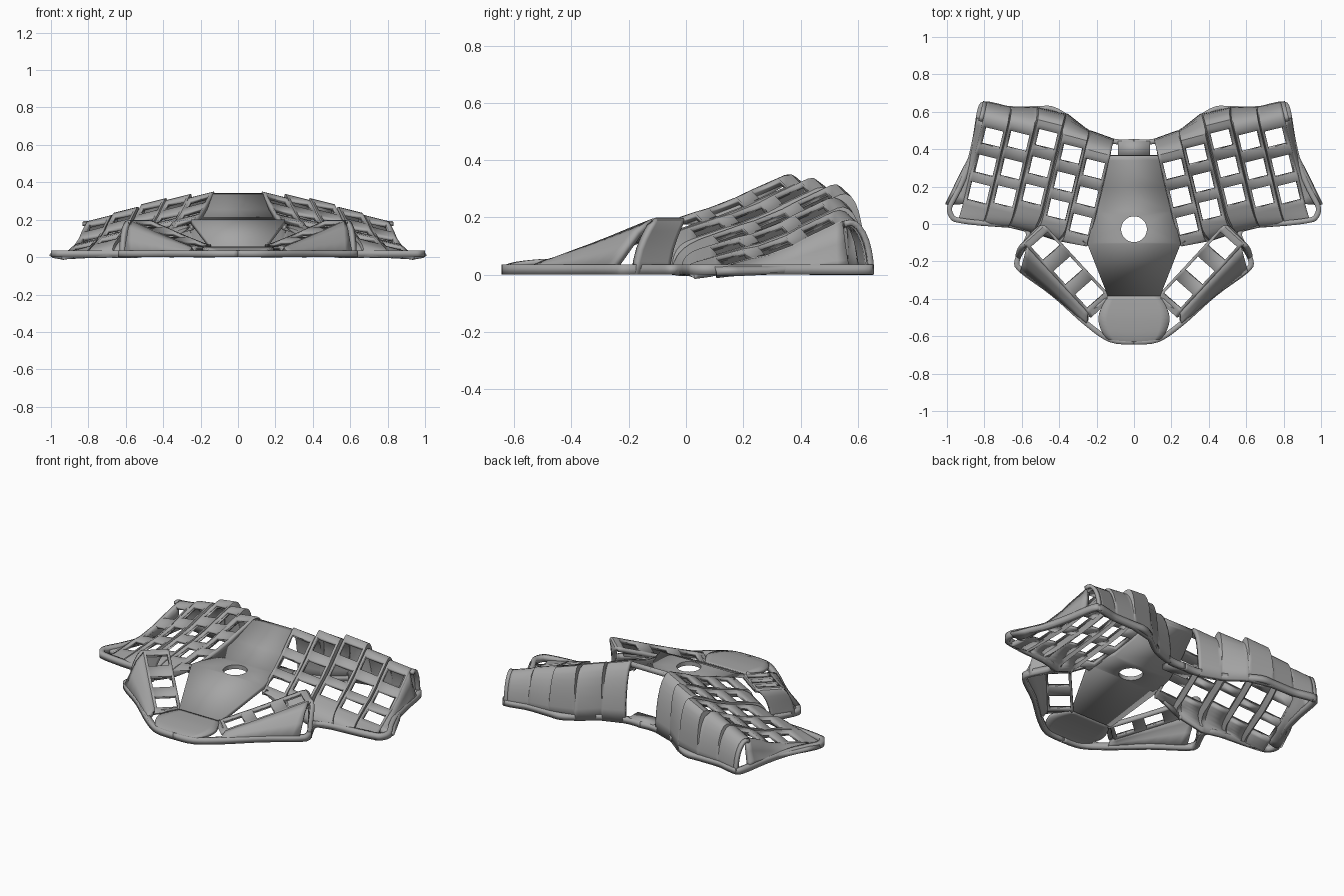
import bpy, bmesh, math
from mathutils import Vector as V

cube = bpy.data.objects.get("Cube")
if cube:
    bpy.data.objects.remove(cube)

grey = bpy.data.materials.new("matte grey")
grey.use_nodes = True
grey.diffuse_color = (0.38, 0.38, 0.38, 1)
grey.node_tree.nodes["Principled BSDF"].inputs["Base Color"].default_value = grey.diffuse_color


def loft(name, rows, skip=(), mirror=True, thick=0.026, ref=(0.4, 0.1, -0.3)):
    """Thick sheet through rows of points; cells (row, column) in skip stay open."""
    bm = bmesh.new()
    grid = [[bm.verts.new(p) for p in row] for row in rows]
    for i in range(len(grid) - 1):
        for j in range(len(grid[0]) - 1):
            if (i, j) not in skip:
                bm.faces.new((grid[i][j], grid[i][j + 1], grid[i + 1][j + 1], grid[i + 1][j]))
    bm.normal_update()
    facing = sum(f.normal.dot(f.calc_center_median() - V(ref)) * f.calc_area() for f in bm.faces)
    if facing < 0:
        bmesh.ops.reverse_faces(bm, faces=bm.faces)
    mesh = bpy.data.meshes.new(name)
    bm.to_mesh(mesh)
    bm.free()
    mesh.materials.append(grey)
    ob = bpy.data.objects.new(name, mesh)
    bpy.context.collection.objects.link(ob)
    bpy.ops.object.select_all(action='DESELECT')
    ob.select_set(True)
    bpy.context.view_layer.objects.active = ob
    bpy.ops.object.shade_smooth_by_angle(angle=math.radians(32))
    solid = ob.modifiers.new("thickness", 'SOLIDIFY')
    solid.thickness, solid.offset = thick, -1
    if mirror:
        ob.modifiers.new("mirror", 'MIRROR')
    return ob


def roll(start, tangent, end, reach, n):
    """Curve leaving a plate along its tangent and landing upright on its end point."""
    a, d = V(start), V(end)
    b = a + tangent * reach
    c = V((d.x, d.y, d.z + (a.z - d.z) * 0.65))
    ts = [(k + 1) / n for k in range(n)]
    return [a * (1 - t)**3 + b * 3 * t * (1 - t)**2 + c * 3 * t * t * (1 - t) + d * t**3 for t in ts]


def smooth(points, n=5):
    """Rounded path through the points."""
    p = [V(q) for q in points]
    p = [p[0]] + p + [p[-1]]
    out = []
    for a, b, c, d in zip(p, p[1:], p[2:], p[3:]):
        for k in range(n):
            t = k / n
            out.append(0.5 * (2 * b + (c - a) * t + (2 * a - 5 * b + 4 * c - d) * t * t
                              + (3 * b - a - 3 * c + d) * t**3))
    return out + [p[-1]]


HALF, HOLE = 0.067, 0.053


def key_strip(keys, across, back, front, n_back, n_front, margin=0.08):
    """Four lengthwise lines of one row of keys, with rolled ends."""
    lines = []
    t0, t1 = (keys[0] - keys[1]).normalized(), (keys[1] - keys[2]).normalized()
    tangents = [t0, (t0 + t1).normalized(), t1]
    for u in (-HALF, -HOLE, HOLE, HALF):
        f = (u / HALF + 1) / 2
        side = across * u
        first = keys[0] + t0 * margin + side
        last = keys[2] - t1 * margin + side
        line = roll(first, t0, back[0].lerp(back[1], f), 0.07, n_back)[::-1] + [first]
        for k, t in zip(keys, tangents):
            line += [k + t * HOLE + side, k - t * HOLE + side]
        line += [last] + roll(last, -t1, front[0].lerp(front[1], f), 0.05, n_front)
        lines.append(line)
    return lines


# Finger key field: five staggered columns, inner to outer
columns = [(0.215, 0.29, (0.30, 0.235, 0.185)), (0.355, 0.37, (0.285, 0.215, 0.165)),
           (0.507, 0.45, (0.262, 0.192, 0.14)), (0.655, 0.44, (0.215, 0.145, 0.10)),
           (0.80, 0.46, (0.17, 0.10, 0.06))]
back_seams = [V(p) for p in ((0.1, 0.455, 0), (0.235, 0.5, 0), (0.36, 0.59, 0),
                             (0.52, 0.625, 0), (0.66, 0.628, 0), (0.79, 0.653, 0))]
front_seams = [V(p) for p in ((0.26, -0.11, 0.15), (0.41, -0.09, 0.06), (0.54, -0.05, 0),
                              (0.67, -0.02, 0), (0.81, -0.01, 0), (0.95, 0.01, 0))]
NB, NF = 8, 6
lines, skip = [], set()
inset = V((0.005, 0, 0))
for c, (x, y, heights) in enumerate(columns):
    keys = [V((x - 0.24 * (y - 0.147 * r - 0.3), y - 0.147 * r, z)) for r, z in enumerate(heights)]
    strip = key_strip(keys, V((0.97, 0.24, -0.25)),
                      (back_seams[c] + inset, back_seams[c + 1] - inset),
                      (front_seams[c] + inset, front_seams[c + 1] - inset), NB, NF)
    if lines:
        # Sunken groove between neighbouring columns
        lines.append([(a + b) / 2 - V((0, 0, min(0.02, a.z * 0.2)))
                      for a, b in zip(lines[-1], strip[0])])
    skip |= {(NB + 1 + 2 * r, len(lines) + 1) for r in range(3)}
    lines += strip
loft("finger_key_field", list(zip(*lines)), skip)

# Outer side wall, from the last column down to the rim
edge = lines[-1][NB:NB + 8]
foot = smooth([(0.845, 0.57, 0.03), (0.865, 0.45, 0.03), (0.9, 0.31, 0.03), (0.995, 0.1, 0.03)], 7)
wall = []
for k, top in enumerate(edge):
    low = foot[k * (len(foot) - 1) // (len(edge) - 1)]
    wall.append([top, top.lerp(low, 0.4) - V((0, 0, 0.012)), top.lerp(low, 0.8) - V((0, 0, 0.01)), low])
loft("outer_side_wall", wall, ref=(0.4, 0.3, -0.1))

# Arched post at the rear outer corner
post = [[p, p + V((0.022, 0.004, 0))] for p in lines[-1][:NB + 1]]
loft("rear_corner_arch", post, thick=0.02)

# Thumb cluster: three keys fanned along a diagonal
thumb_keys = [V(p) for p in ((0.472, -0.12, 0.175), (0.352, -0.25, 0.122), (0.236, -0.375, 0.075))]
thumb = key_strip(thumb_keys, V((0.75, -0.66, 0)) * 1.12,
                  (V((0.555, -0.055, 0)), V((0.635, -0.175, 0))),
                  (V((0.14, -0.40, 0.045)), V((0.235, -0.50, 0.035))), NB, 2, 0.07)
loft("thumb_key_plate", list(zip(*thumb)), {(NB + 1 + 2 * r, 1) for r in range(3)})

# Thumb outer wall
edge = thumb[-1][NB:NB + 8]
foot = smooth([(0.61, -0.26, 0.03), (0.44, -0.385, 0.03), (0.255, -0.545, 0.03)], 7)
wall = []
for k, top in enumerate(edge):
    low = foot[k * 2]
    belly = V((low.x, low.y, top.z)).lerp(top, 0.55)
    wall.append([top, top.lerp(low, 0.35).lerp(belly, 0.3), top.lerp(low, 0.7).lerp(belly, 0.15), low])
loft("thumb_outer_wall", wall, ref=(0.2, -0.1, -0.1))

# Centre bridge: folded flat panels
fold = [(0.125, 0.365, 0.342), (0.14, 0.34, 0.338), (0.175, 0.2, 0.255), (0.205, 0.07, 0.2),
        (0.25, -0.105, 0.2), (0.14, -0.385, 0.055)]
bridge = loft("centre_bridge", [[(-x, y, z), (x, y, z)] for x, y, z in fold],
              mirror=False, ref=(0, 0, -1))

# Round opening in the bridge
bpy.ops.mesh.primitive_cylinder_add(vertices=48, radius=0.069, depth=0.2, location=(0, -0.028, 0.2))
cutter = bpy.context.object
cutter.hide_render = True
cut = bridge.modifiers.new("round opening", 'BOOLEAN')
cut.operation, cut.object = 'DIFFERENCE', cutter
bpy.context.view_layer.objects.active = bridge
for m in list(bridge.modifiers):
    bpy.ops.object.modifier_apply(modifier=m.name)
bpy.data.objects.remove(cutter)

# Front apron, bulging down to the rim
apron = smooth([(0.14, -0.385, 0.055), (0.18, -0.46, 0.056), (0.19, -0.52, 0.053),
                (0.165, -0.59, 0.044), (0.12, -0.632, 0.03)], 3)
rows = []
for p in apron:
    bulge = 0.013 * (-0.385 - p.y) / 0.25
    rows.append([(p.x * s, p.y - bulge * (1 - s * s), p.z)
                 for s in (-1, -0.75, -0.5, -0.25, 0, 0.25, 0.5, 0.75, 1)])
loft("front_apron", rows, mirror=False, ref=(0, -0.4, -1), thick=0.02)

# Base rim following the whole outline
outline = [(0, 0.455), (0.1, 0.455), (0.235, 0.5), (0.36, 0.59), (0.44, 0.63), (0.52, 0.63),
           (0.66, 0.63), (0.73, 0.645), (0.8, 0.655), (0.835, 0.62), (0.865, 0.45), (0.9, 0.31),
           (0.95, 0.19), (1, 0.09), (0.98, 0.025), (0.93, 0.005), (0.81, -0.01), (0.67, -0.02),
           (0.58, -0.045), (0.6, -0.11), (0.64, -0.2), (0.61, -0.26), (0.44, -0.385),
           (0.26, -0.545), (0.13, -0.632), (0, -0.645)]
path = smooth([(x, y, 0) for x, y in outline], 4)
loft("base_rim", [[p, p + V((0, 0, 0.036))] for p in path], ref=(0.2, 0.1, 0.02), thick=0.028)

# Connector tray at the foot of the rear opening
loft("connector_tray", [[(-0.085, y, 0.04), (0.085, y, 0.04)] for y in (0.355, 0.445)],
     mirror=False, ref=(0, 0.4, -1), thick=0.035)
